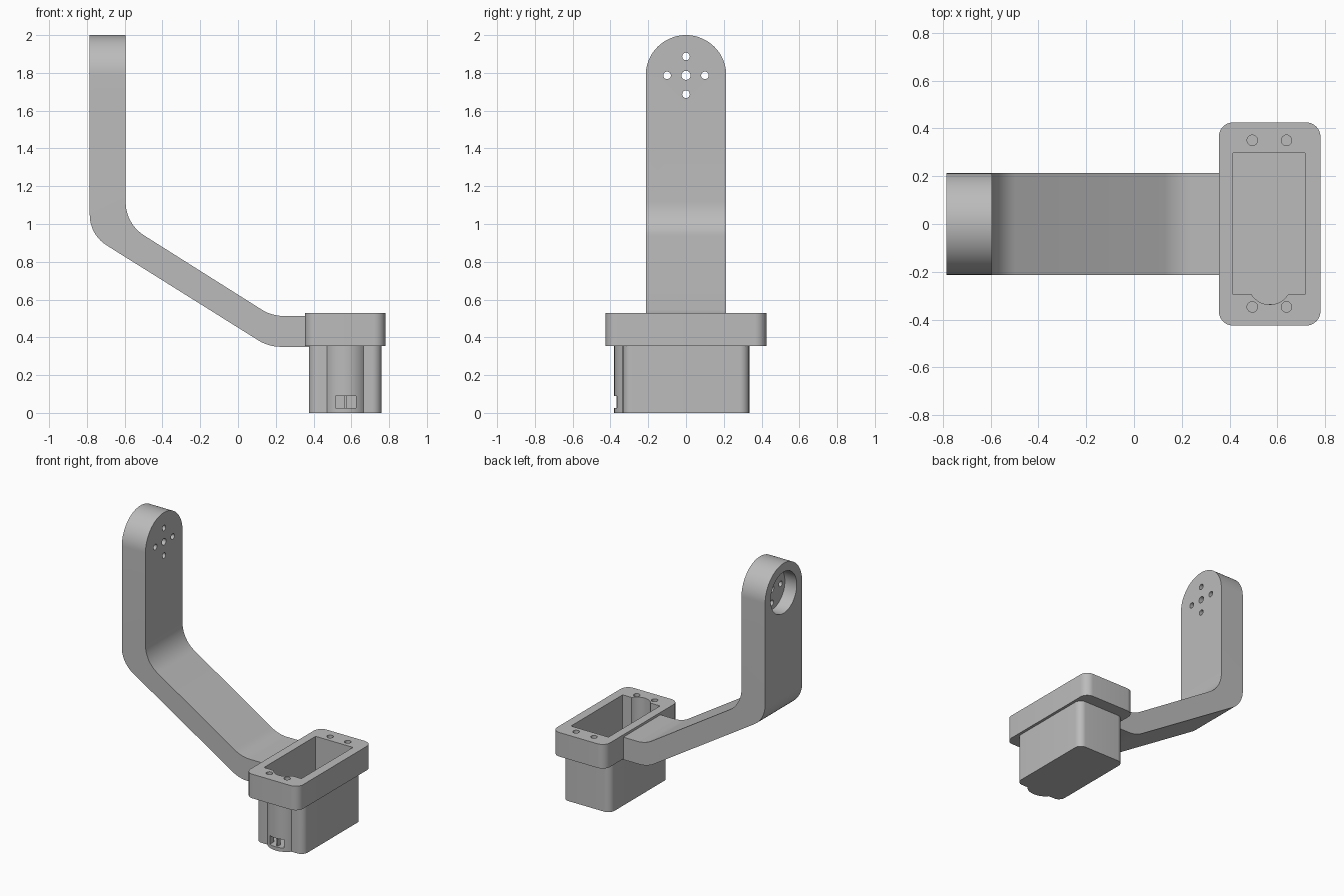
import bpy, bmesh, math
from mathutils import Vector

if "Cube" in bpy.data.objects:
    bpy.data.objects.remove(bpy.data.objects["Cube"])

grey = bpy.data.materials.new("plain grey")
grey.diffuse_color = (0.5, 0.5, 0.5, 1)
grey.use_nodes = True
grey.node_tree.nodes["Principled BSDF"].inputs["Base Color"].default_value = grey.diffuse_color


def rounded(corners, steps=10):
    """Outline from (u, v, radius) corners, each filleted by an arc."""
    out = []
    for i, (u, v, r) in enumerate(corners):
        p = Vector((u, v))
        if r == 0:
            out.append((u, v))
            continue
        a = (Vector(corners[i - 1][:2]) - p).normalized()
        b = (Vector(corners[(i + 1) % len(corners)][:2]) - p).normalized()
        half = a.angle(b) / 2
        c = p + (a + b).normalized() * (r / math.sin(half))
        s = p + a * (r / math.tan(half)) - c
        e = p + b * (r / math.tan(half)) - c
        sweep = math.atan2(s.x * e.y - s.y * e.x, s.dot(e))
        for k in range(steps + 1):
            t = sweep * k / steps
            out.append((c.x + s.x * math.cos(t) - s.y * math.sin(t),
                        c.y + s.x * math.sin(t) + s.y * math.cos(t)))
    return out


def circle(u, v, r, n=32):
    return [(u + r * math.cos(2 * math.pi * k / n),
             v + r * math.sin(2 * math.pi * k / n)) for k in range(n)]


def box_outline(u0, u1, v0, v1, r=0):
    return rounded([(u0, v0, r), (u1, v0, r), (u1, v1, r), (u0, v1, r)])


def bulged(outline, half, y, depth, n=20):
    """Adds a round bulge to the front edge, which closes the outline's start."""
    r = (half ** 2 + depth ** 2) / (2 * depth)
    a = math.asin(half / r)
    arc = [(0.568 + r * math.sin(-a + 2 * a * k / n),
            y - depth + r - r * math.cos(-a + 2 * a * k / n)) for k in range(n + 1)]
    split = 11 if len(outline) > 4 else 1
    return outline[:split] + arc + outline[split:]


def prism(name, outline, axis, lo, hi):
    """Extrudes an outline along an axis between lo and hi."""
    place = {"x": lambda u, v, w: (w, u, v),
             "y": lambda u, v, w: (u, w, v),
             "z": lambda u, v, w: (u, v, w)}[axis]
    bm = bmesh.new()
    ends = [[bm.verts.new(place(u, v, w)) for u, v in outline] for w in (lo, hi)]
    bm.faces.new(ends[0])
    bm.faces.new(ends[1])
    n = len(outline)
    for i in range(n):
        j = (i + 1) % n
        bm.faces.new((ends[0][i], ends[0][j], ends[1][j], ends[1][i]))
    bmesh.ops.recalc_face_normals(bm, faces=bm.faces)
    mesh = bpy.data.meshes.new(name)
    bm.to_mesh(mesh)
    bm.free()
    mesh.materials.append(grey)
    ob = bpy.data.objects.new(name, mesh)
    bpy.context.collection.objects.link(ob)
    return ob


def combine(ob, other, operation="DIFFERENCE"):
    """Applies a boolean and removes the helper."""
    mod = ob.modifiers.new("cut", "BOOLEAN")
    mod.solver = "EXACT"
    mod.operation = operation
    mod.object = other
    bpy.context.view_layer.objects.active = ob
    bpy.ops.object.modifier_apply(modifier=mod.name)
    bpy.data.objects.remove(other)


def smooth(ob):
    bpy.ops.object.select_all(action="DESELECT")
    ob.select_set(True)
    bpy.context.view_layer.objects.active = ob
    bpy.ops.object.shade_smooth_by_angle(angle=math.radians(30))


# Bent arm: side profile trimmed by a round-topped outline
arm = prism("bent_arm", rounded([
    (-0.785, 2.05, 0), (-0.785, 0.943, 0.19), (0.162, 0.35, 0.22), (0.375, 0.35, 0),
    (0.375, 0.513, 0), (0.179, 0.513, 0.22), (-0.595, 1.001, 0.21), (-0.595, 2.05, 0)]),
    "y", -0.3, 0.3)
R, AXLE = 0.213, 1.787
tongue = [(-R, 0.2), (R, 0.2)] + [
    (R * math.cos(math.pi * k / 40), AXLE + R * math.sin(math.pi * k / 40)) for k in range(41)]
combine(arm, prism("arm_outline", tongue, "x", -1, 1), "INTERSECT")

# Round recess on the outer side and five screw holes
combine(arm, prism("recess", circle(0, AXLE, 0.15, 48), "x", -0.9, -0.69))
for y, z, r in ((0, 0, 0.024), (0.1, 0, 0.02), (-0.1, 0, 0.02), (0, 0.1, 0.02), (0, -0.1, 0.02)):
    combine(arm, prism("hole", circle(y, AXLE + z, r, 24), "x", -0.9, -0.5))
smooth(arm)

# Motor holder: cup with a front bulge, under a wide flange
holder = prism("motor_holder",
               bulged(box_outline(0.375, 0.76, -0.335, 0.335, 0.05), 0.096, -0.335, 0.045),
               "z", 0, 0.4)
combine(holder, prism("flange", box_outline(0.355, 0.78, -0.425, 0.425, 0.06),
                      "z", 0.355, 0.53), "UNION")
combine(holder, prism("cavity",
                      bulged(box_outline(0.415, 0.716, -0.295, 0.298), 0.076, -0.295, 0.042),
                      "z", 0.025, 0.6))

# Blind screw holes in the flange
for x in (0.495, 0.638):
    for y in (-0.347, 0.35):
        combine(holder, prism("screw_hole", circle(x, y, 0.022, 24), "z", 0.4, 0.6))

# Cable window at the foot of the bulge
combine(holder, prism("window", box_outline(0.515, 0.625, 0.027, 0.09), "y", -0.45, -0.25))
smooth(holder)

# Thin post splitting the window
prism("window_post", box_outline(0.565, 0.575, 0.024, 0.093), "y", -0.366, -0.335)
